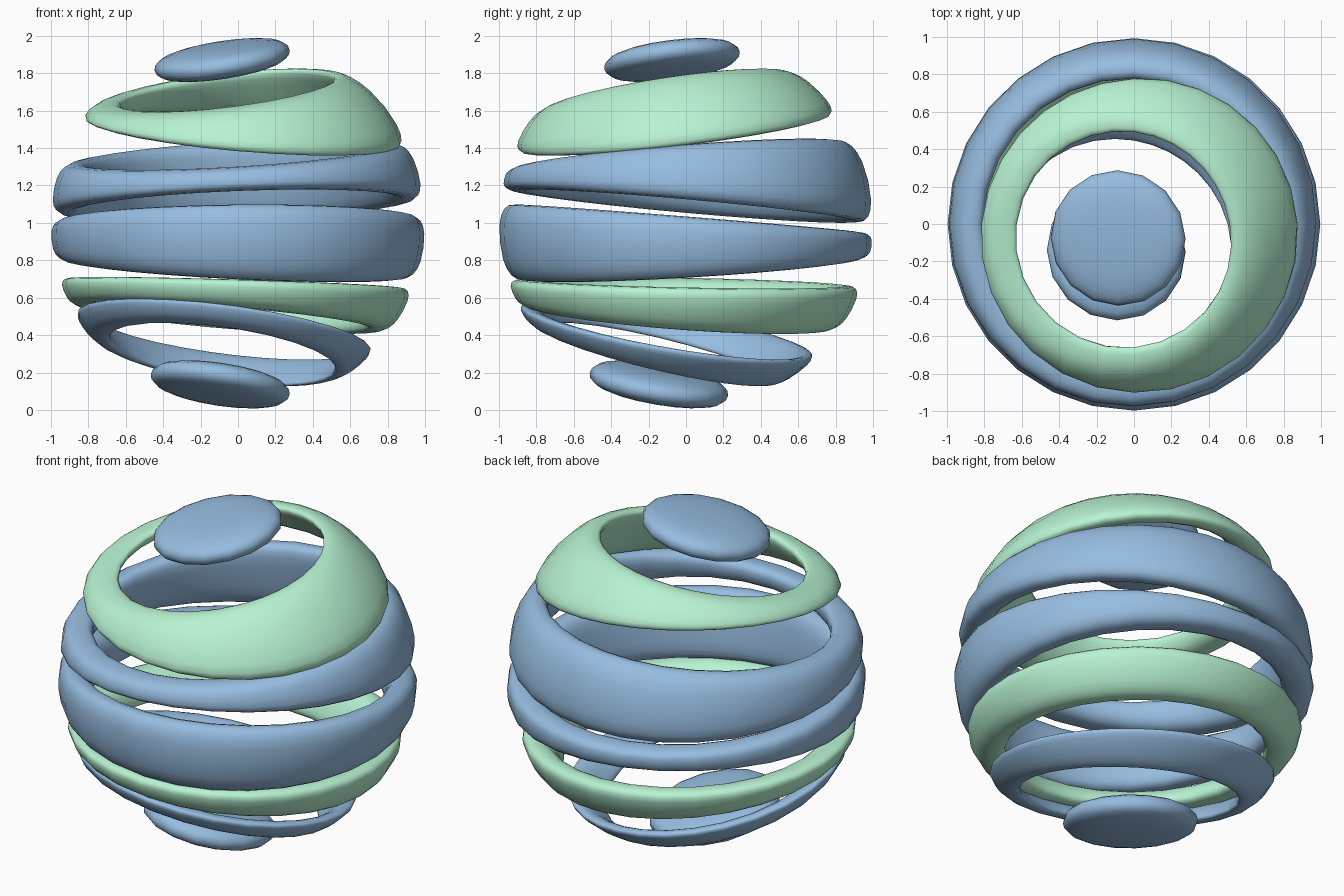
import bpy, bmesh, math
from mathutils import Vector

if "Cube" in bpy.data.objects:
    bpy.data.objects.remove(bpy.data.objects["Cube"])


def material(name, color):
    m = bpy.data.materials.new(name)
    m.diffuse_color = color
    m.use_nodes = True
    m.node_tree.nodes["Principled BSDF"].inputs["Base Color"].default_value = m.diffuse_color
    return m


BLUE = material("blue", (0.31, 0.51, 0.75, 1))
GREEN = material("green", (0.48, 0.9, 0.65, 1))


def power(v, e):
    return math.copysign(abs(v) ** e, v)


def finish(name, bm, mat):
    bmesh.ops.recalc_face_normals(bm, faces=bm.faces)
    for f in bm.faces:
        f.smooth = True
    mesh = bpy.data.meshes.new(name)
    bm.to_mesh(mesh)
    bm.free()
    mesh.materials.append(mat)
    bpy.context.collection.objects.link(bpy.data.objects.new(name, mesh))


def band(name, low, high, mat, thick=0.17, segs=28, sect=20):
    """Rounded slice of a unit ball shell between planes z = c + a*x + b*y."""
    bm = bmesh.new()
    rows = []
    for i in range(segs):
        phi = 2 * math.pi * i / segs
        cx, cy = math.cos(phi), math.sin(phi)
        row = []
        for j in range(sect):
            th = 2 * math.pi * j / sect
            # boxier outside, rounder inside
            e = 0.68 if math.cos(th) > -1e-6 else 0.85
            depth = thick * (1 - power(math.cos(th), e)) / 2
            t = (1 + power(math.sin(th), e)) / 2
            c, a, b = (l + (h - l) * t for l, h in zip(low, high))
            rho = 0.7
            for _ in range(25):
                z = c + (a * cx + b * cy) * rho
                rho = math.sqrt(max(0.01, 1 - (z - 1) ** 2)) - depth
            row.append(bm.verts.new((rho * cx, rho * cy, z)))
        rows.append(row)
    for i in range(segs):
        r, s = rows[i], rows[(i + 1) % segs]
        for j in range(sect):
            k = (j + 1) % sect
            bm.faces.new((r[j], s[j], s[k], r[k]))
    finish(name, bm, mat)


def cap(name, center, normal, radius, half, mat):
    """Tilted, rounded disc closing the end of the ball."""
    bm = bmesh.new()
    bmesh.ops.create_uvsphere(bm, u_segments=16, v_segments=14, radius=1)
    rot = Vector((0, 0, 1)).rotation_difference(Vector(normal))
    for v in bm.verts:
        r = math.hypot(v.co.x, v.co.y)
        k = radius * r ** 0.75 / r if r > 1e-5 else 0
        p = Vector((v.co.x * k, v.co.y * k, half * power(v.co.z, 0.8)))
        v.co = rot @ p + Vector(center)
    finish(name, bm, mat)


# Stacked bands, top to bottom
band("upper_green_band", (1.485, -0.085, 0.12), (1.73, 0.12, 0.15), GREEN, thick=0.16)
band("upper_blue_band", (1.09, 0.04, -0.09), (1.37, 0.06, 0.08), BLUE)
band("middle_blue_band", (0.75, -0.05, 0.06), (1.025, 0.01, -0.08), BLUE)
band("lower_green_band", (0.485, -0.08, -0.075), (0.68, -0.03, -0.02), GREEN)
band("lower_blue_band", (0.25, -0.14, -0.24), (0.405, -0.13, -0.175), BLUE, thick=0.11)

# End caps
cap("top_cap", (-0.085, -0.075, 1.87), (-0.155, -0.125, 1), 0.365, 0.085, BLUE)
cap("bottom_cap", (-0.095, -0.145, 0.137), (0.15, 0.17, 1), 0.375, 0.088, BLUE)
